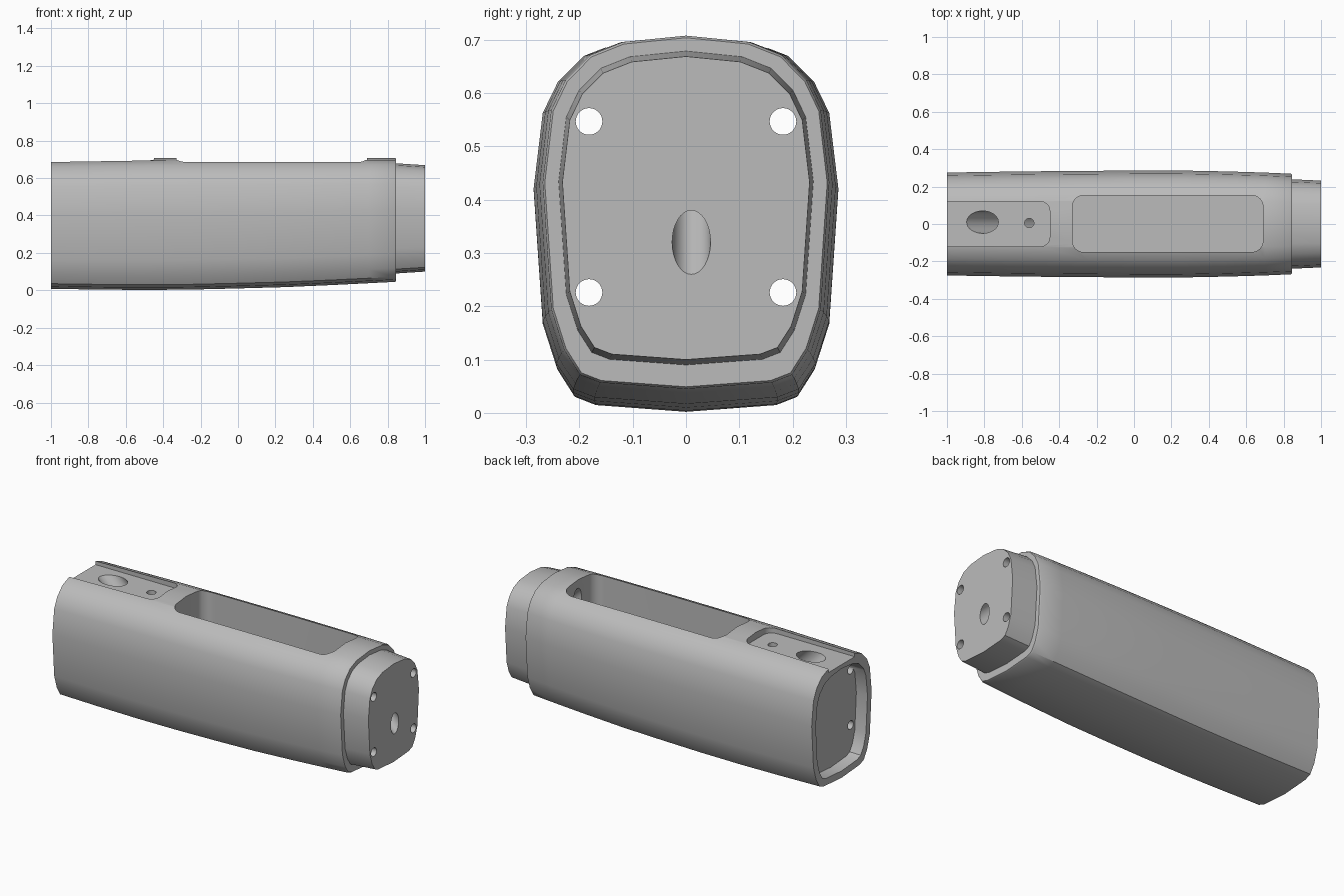
import bpy, bmesh
from mathutils import Matrix, Vector

if "Cube" in bpy.data.objects:
    bpy.data.objects.remove(bpy.data.objects["Cube"])

grey = bpy.data.materials.new("plain_grey")
grey.use_nodes = True
colour = (0.5, 0.5, 0.5, 1)
grey.diffuse_color = colour
grey.node_tree.nodes["Principled BSDF"].inputs["Base Color"].default_value = colour

# Half cross-section: (side, height), both as fractions of the full size
HALF = [(0, 0), (.6, .018), (.74, .04), (.85, .11), (.94, .225), (1, .585),
        (.94, .79), (.84, .875), (.67, .945), (.44, .982), (0, 1)]
SECTION = HALF + [(-y, z) for y, z in HALF[-2:0:-1]]


def finish(name, bm):
    bmesh.ops.recalc_face_normals(bm, faces=bm.faces)
    mesh = bpy.data.meshes.new(name)
    bm.to_mesh(mesh)
    bm.free()
    ob = bpy.data.objects.new(name, mesh)
    bpy.context.collection.objects.link(ob)
    mesh.materials.append(grey)
    return ob


def loft(name, stations):
    """Skin the section through stations of (x, half width, bottom, top)."""
    bm = bmesh.new()
    rings = [[bm.verts.new((x, y * w, lo + z * (hi - lo))) for y, z in SECTION]
             for x, w, lo, hi in stations]
    n = len(SECTION)
    for a, b in zip(rings, rings[1:]):
        for i in range(n):
            j = (i + 1) % n
            bm.faces.new((a[i], a[j], b[j], b[i]))
    bm.faces.new(rings[0])
    bm.faces.new(rings[-1])
    return finish(name, bm)


def pocket(name, low, high, radius):
    """Box cutter with rounded upright corners."""
    low, high = Vector(low), Vector(high)
    bm = bmesh.new()
    bmesh.ops.create_cube(bm, size=1, matrix=Matrix.Translation((low + high) / 2)
                          @ Matrix.Diagonal((*(high - low), 1)))
    upright = [e for e in bm.edges
               if abs(e.verts[0].co.z - e.verts[1].co.z) > 0.01]
    bmesh.ops.bevel(bm, geom=upright, offset=radius, segments=6, profile=0.5,
                    affect='EDGES')
    return finish(name, bm)


def bore(name, start, end, u, v):
    """Slanted elliptical cutter whose end ellipses have half axes u and v."""
    start, end = Vector(start), Vector(end)
    skew = Matrix((u, v, end - start)).transposed().to_4x4()
    bm = bmesh.new()
    bmesh.ops.create_cone(bm, cap_ends=True, segments=32, radius1=1, radius2=1,
                          depth=1, matrix=Matrix.Translation((start + end) / 2) @ skew)
    return finish(name, bm)


# Casing with stepped plug at the +x end
body = loft("body", [
    (-1, .275, .008, .698), (-.75, .279, .004, .702), (-.5, .282, .002, .706),
    (-.25, .284, .004, .708), (0, .286, .01, .708), (.25, .286, .017, .708),
    (.5, .281, .028, .708), (.7, .275, .038, .708), (.838, .269, .045, .708),
    (.845, .265, .049, .704), (.845, .239, .09, .679), (1, .232, .1, .669)])

# Cutters: socket, display bay, control recess, then the drilled holes
cutters = [
    loft("socket", [(-1.1, .24, .045, .645), (-.93, .235, .05, .64)]),
    pocket("display_bay", (-.33, -.15, .12), (.69, .153, .9), .06),
    pocket("control_recess", (-1.2, -.12, .665), (-.45, .12, .9), .05),
    bore("button_bore", (-.865, .01, .72), (-.3, .01, .155),
         (.085, 0, 0), (0, .06, 0)),
    bore("small_bore", (-.56, .005, .72), (-.56, .005, .45),
         (.025, 0, 0), (0, .025, 0)),
    bore("wire_bore", (1.05, .01, .275), (.66, .01, .626),
         (0, .036, 0), (0, 0, .06)),
]
for y in (-.182, .182):
    for z in (.226, .547):
        cutters.append(bore("screw_bore", (-1.1, y, z), (1.1, y, z),
                            (0, .025, 0), (0, 0, .025)))

bpy.context.view_layer.objects.active = body
for cutter in cutters:
    cutter.hide_render = True
    mod = body.modifiers.new(cutter.name, 'BOOLEAN')
    mod.operation = 'DIFFERENCE'
    mod.solver = 'EXACT'
    mod.object = cutter
    bpy.ops.object.modifier_apply(modifier=mod.name)
    bpy.data.objects.remove(cutter)

# Smooth shading with crisp rims
bpy.ops.object.select_all(action='DESELECT')
body.select_set(True)
bpy.ops.object.shade_smooth_by_angle(angle=0.56)
